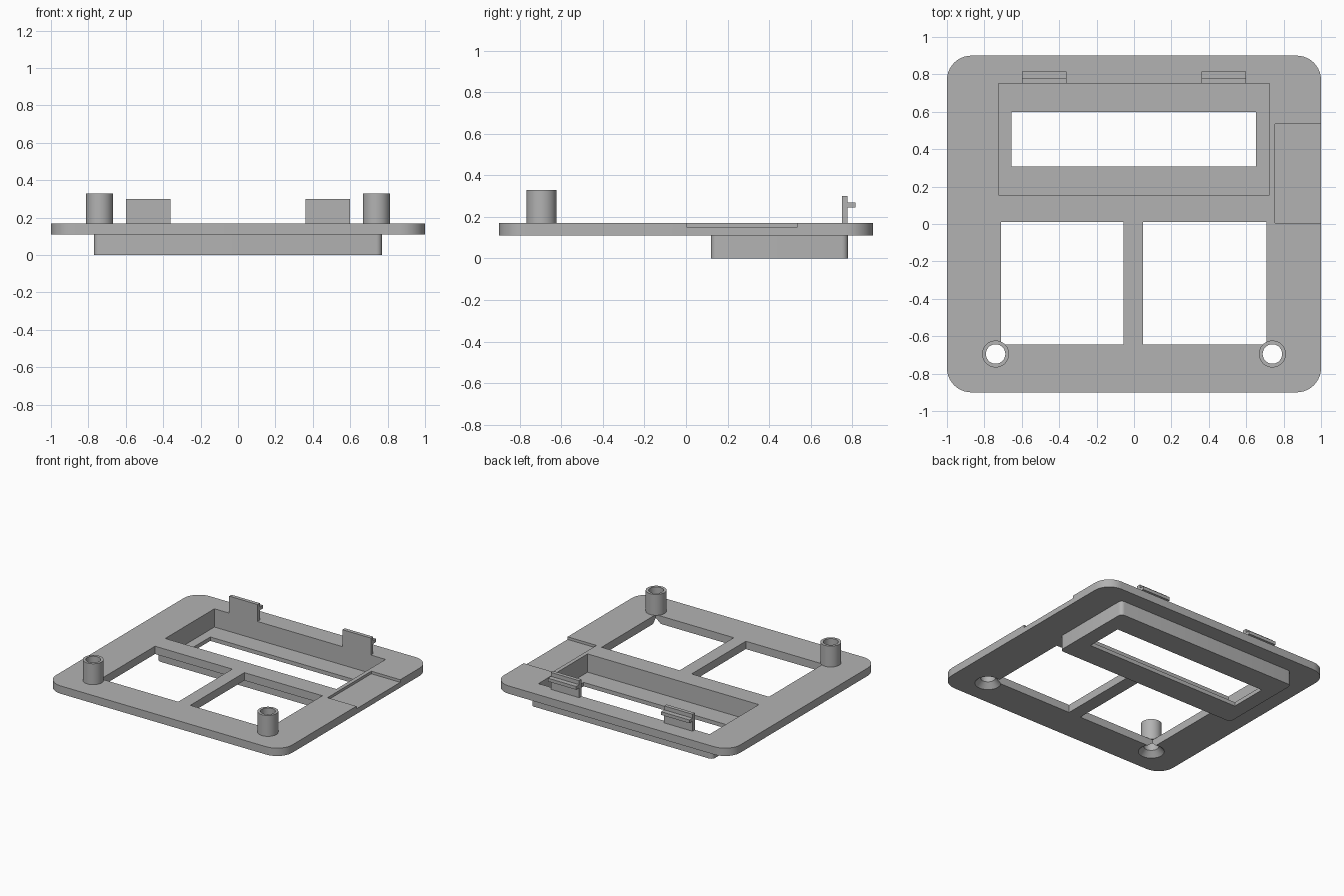
import bpy
import bmesh
from math import radians

cube = bpy.data.objects.get("Cube")
if cube:
    bpy.data.objects.remove(cube, do_unlink=True)

grey = bpy.data.materials.new("plain grey plastic")
grey.use_nodes = True
GREY = (0.45, 0.45, 0.45, 1)
grey.diffuse_color = GREY
grey.node_tree.nodes["Principled BSDF"].inputs["Base Color"].default_value = GREY


def add_object(name, bm):
    bmesh.ops.recalc_face_normals(bm, faces=bm.faces)
    mesh = bpy.data.meshes.new(name)
    bm.to_mesh(mesh)
    bm.free()
    mesh.materials.append(grey)
    obj = bpy.data.objects.new(name, mesh)
    bpy.context.collection.objects.link(obj)
    return obj


def box(name, x, y, z, radius=0, segments=10):
    """Box from (min, max) pairs, with optional rounded vertical corners."""
    bm = bmesh.new()
    bmesh.ops.create_cube(bm, size=1)
    for v in bm.verts:
        v.co = [(lo + hi) / 2 + c * (hi - lo) for c, (lo, hi) in zip(v.co, (x, y, z))]
    if radius:
        upright = [e for e in bm.edges if abs(e.verts[0].co.z - e.verts[1].co.z) > 1e-4]
        bmesh.ops.bevel(bm, geom=upright, offset=radius, segments=segments,
                        profile=0.5, affect='EDGES')
    return add_object(name, bm)


def cone(name, x, y, z, r_low, r_high):
    bm = bmesh.new()
    bmesh.ops.create_cone(bm, cap_ends=True, segments=48, radius1=r_low,
                          radius2=r_high, depth=z[1] - z[0])
    bmesh.ops.translate(bm, verts=bm.verts, vec=(x, y, (z[0] + z[1]) / 2))
    return add_object(name, bm)


def boolean(target, tool, operation='DIFFERENCE'):
    """Apply a boolean and discard the tool object."""
    mod = target.modifiers.new("cut", 'BOOLEAN')
    mod.operation, mod.solver, mod.object = operation, 'EXACT', tool
    bpy.context.view_layer.update()
    graph = bpy.context.evaluated_depsgraph_get()
    result = bpy.data.meshes.new_from_object(target.evaluated_get(graph))
    target.modifiers.clear()
    target.data = result
    bpy.data.objects.remove(tool, do_unlink=True)


def smooth(obj):
    bpy.ops.object.select_all(action='DESELECT')
    obj.select_set(True)
    bpy.context.view_layer.objects.active = obj
    bpy.ops.object.shade_smooth_by_angle(angle=radians(30))


BOTTOM, TOP = 0.11, 0.17
POST_X, POST_Y = 0.74, -0.695

# Rounded face plate with the display tray fused underneath
panel = box("panel", (-1, 1), (-0.9, 0.9), (BOTTOM, TOP), 0.13)
boolean(panel, box("tray", (-0.77, 0.77), (0.12, 0.78), (0, 0.14), 0.03, 5), 'UNION')

# Tray pocket, display window, two openings and the shallow side recess
cuts = [
    ((-0.725, 0.725), (0.155, 0.75), (0.03, 0.3)),
    ((-0.655, 0.652), (0.308, 0.6), (-0.1, 0.2)),
    ((-0.71, -0.055), (-0.645, 0.01), (0, 0.3)),
    ((0.047, 0.708), (-0.645, 0.01), (0, 0.3)),
    ((0.755, 1.1), (0.005, 0.535), (0.15, 0.3)),
]
for x, y, z in cuts:
    boolean(panel, box("cutter", x, y, z))

# Hollow screw posts with countersunk holes through the panel
for side, sx in (("left", 1), ("right", -1)):
    x = sx * POST_X
    boolean(panel, cone("bore", x, POST_Y, (0, 0.3), 0.052, 0.052))
    boolean(panel, cone("countersink", x, POST_Y, (BOTTOM - 0.01, 0.15), 0.1, 0.052))
    post = cone(side + "_screw_post", x, POST_Y, (TOP, 0.33), 0.072, 0.072)
    boolean(post, cone("bore", x, POST_Y, (0, 0.5), 0.052, 0.052))
    smooth(post)
smooth(panel)

# Snap clips along the back edge: upright tab with a rear hook
for side, sx in (("left", 1), ("right", -1)):
    span = sorted((sx * 0.36, sx * 0.6))
    clip = box(side + "_snap_clip", span, (0.75, 0.778), (TOP, 0.3))
    boolean(clip, box("hook", span, (0.76, 0.815), (0.245, 0.27)), 'UNION')
